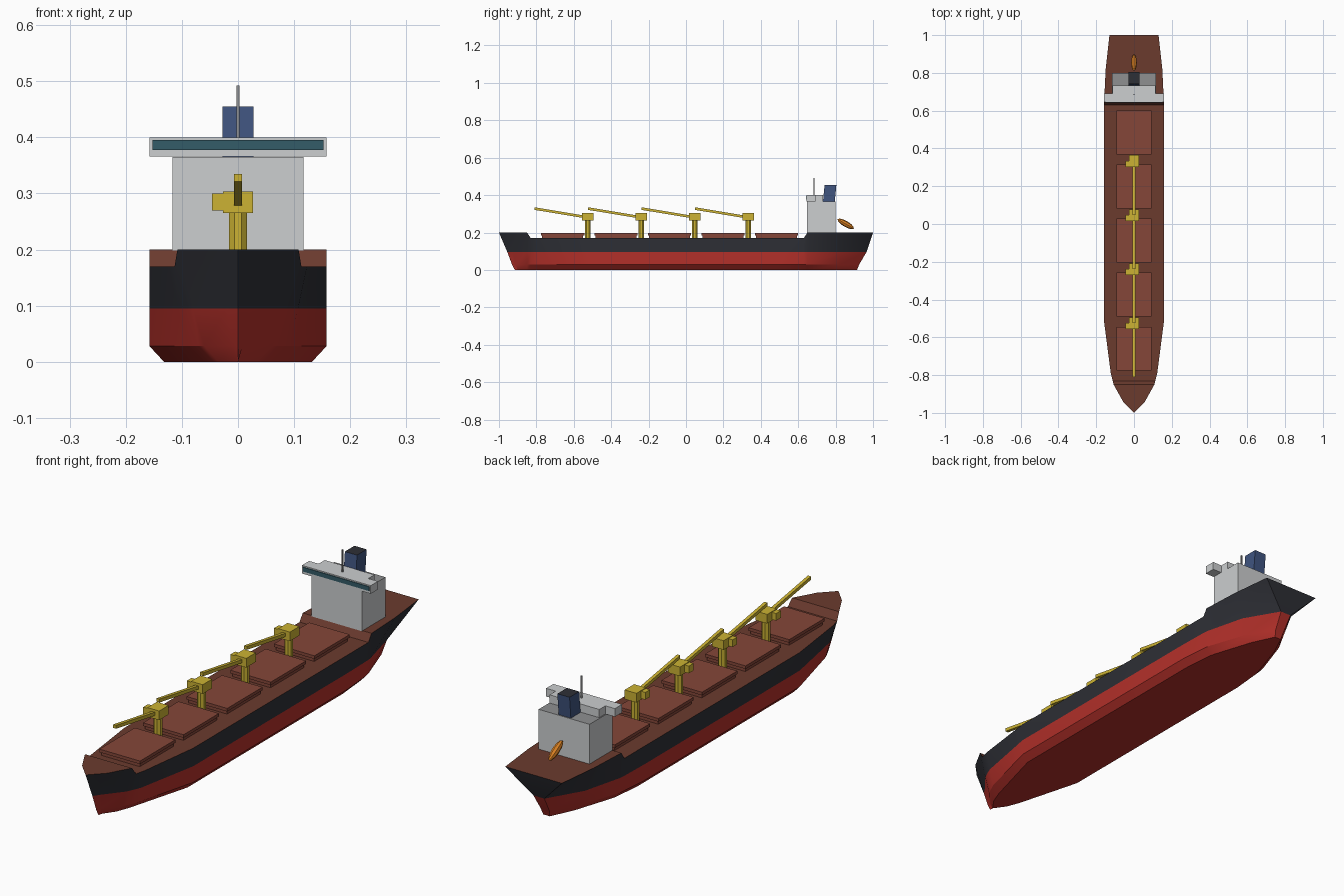
import bpy, bmesh, math
from mathutils import Matrix, Vector

cube = bpy.data.objects.get("Cube")
if cube:
    bpy.data.objects.remove(cube, do_unlink=True)


def material(name, srgb):
    color = [((c + 0.055) / 1.055) ** 2.4 for c in srgb] + [1]
    mat = bpy.data.materials.new(name)
    mat.use_nodes = True
    mat.diffuse_color = color
    bsdf = next(n for n in mat.node_tree.nodes if n.type == 'BSDF_PRINCIPLED')
    bsdf.inputs["Base Color"].default_value = color
    return mat


BLACK = material("hull black", (0.18, 0.185, 0.21))
RED = material("antifouling red", (0.71, 0.19, 0.165))
DECK = material("deck brown", (0.42, 0.23, 0.18))
HATCH = material("hatch brown", (0.52, 0.275, 0.22))
YELLOW = material("crane yellow", (0.8, 0.7, 0.2))
WHITE = material("house white", (0.8, 0.81, 0.815))
GREY = material("roof grey", (0.56, 0.565, 0.57))
GLASS = material("window teal", (0.2, 0.36, 0.41))
NAVY = material("funnel navy", (0.25, 0.33, 0.5))
ORANGE = material("lifeboat orange", (0.85, 0.5, 0.13))


def finish(name, bm, *mats, smooth=None):
    bmesh.ops.recalc_face_normals(bm, faces=bm.faces)
    mesh = bpy.data.meshes.new(name)
    bm.to_mesh(mesh)
    bm.free()
    for m in mats:
        mesh.materials.append(m)
    if smooth:
        mesh.shade_smooth()
        mesh.set_sharp_from_angle(angle=math.radians(smooth))
    obj = bpy.data.objects.new(name, mesh)
    bpy.context.scene.collection.objects.link(obj)
    return obj


def add_box(bm, x, y, z):
    """Box spanning the (low, high) ranges; returns its vertices."""
    spans = (x, y, z)
    verts = bmesh.ops.create_cube(bm, size=1)["verts"]
    for v in verts:
        v.co = [(a + b) / 2 + c * (b - a) for (a, b), c in zip(spans, v.co)]
    return verts


def box(name, mat, x, y, z):
    bm = bmesh.new()
    add_box(bm, x, y, z)
    return finish(name, bm, mat)


def paint_top(obj, mat):
    obj.data.materials.append(mat)
    for p in obj.data.polygons:
        if p.normal.z > 0.9:
            p.material_index = 1


# Hull: stations from bow to stern, half widths at bottom, bilge, waterline, deck
LEVELS = (0, 0.028, 0.095)
BOW = (-0.915, -0.93, -0.955, -1)
STERN = (0.915, 0.925, 0.965, 1)
stations = [
    (BOW, (0, 0, 0, 0), 0.2),
    (-0.94, (0, 0.008, 0.02, 0.058), 0.2),
    (-0.85, (0.035, 0.06, 0.08, 0.108), 0.2),
    (-0.83, (0.043, 0.07, 0.09, 0.113), 0.17),
    (-0.79, (0.058, 0.088, 0.107, 0.123), 0.17),
    (-0.52, (0.132, 0.158, 0.158, 0.158), 0.17),
    (0.5, (0.132, 0.158, 0.158, 0.158), 0.17),
    (0.63, (0.12, 0.147, 0.155, 0.158), 0.17),
    (0.65, (0.115, 0.143, 0.153, 0.158), 0.2),
    (0.82, (0.06, 0.085, 0.11, 0.15), 0.2),
    (STERN, (0.015, 0.02, 0.025, 0.13), 0.2),
]
bm = bmesh.new()
rings = []
for y, widths, deck in stations:
    ys = y if isinstance(y, tuple) else (y,) * 4
    if y == -0.94:
        ys = (-0.9, -0.91, -0.925, y)
    pts = list(zip(widths, ys, LEVELS + (deck,)))
    ring = [bm.verts.new(p) for p in pts]
    ring += [bm.verts.new((-px, py, pz)) for px, py, pz in reversed(pts)]
    rings.append(ring)
# strips in ring order: bilge, lower side, upper side, deck, then mirrored, bottom
strip_slots = (1, 1, 0, 2, 0, 1, 1, 1)
for a, b in zip(rings, rings[1:]):
    for i, slot in enumerate(strip_slots):
        j = (i + 1) % 8
        bm.faces.new((a[i], a[j], b[j], b[i])).material_index = slot
last = rings[-1]
for i, slot in enumerate((1, 1, 0)):
    bm.faces.new((last[i], last[i + 1], last[6 - i], last[7 - i])).material_index = slot
bmesh.ops.remove_doubles(bm, verts=bm.verts, dist=0.0005)
finish("hull", bm, BLACK, RED, DECK, smooth=25)

# Cargo hatches: coaming with a slightly wider cover
for i in range(5):
    y = -0.66 + i * 0.286
    n = i + 1
    box(f"hatch_coaming_{n}", HATCH, (-0.088, 0.088), (y - 0.11, y + 0.11), (0.165, 0.184))
    box(f"hatch_cover_{n}", HATCH, (-0.093, 0.093), (y - 0.116, y + 0.116), (0.184, 0.197))

# Deck cranes: column, housing, side cab and a raised jib
for i in range(4):
    y = -0.525 + i * 0.286
    bm = bmesh.new()
    bmesh.ops.create_cone(bm, cap_ends=True, segments=8, radius1=0.017, radius2=0.017,
                          depth=0.1, matrix=Matrix.Translation((0, y, 0.217))
                          @ Matrix.Rotation(math.pi / 8, 4, 'Z'))
    add_box(bm, (-0.027, 0.027), (y - 0.031, y + 0.031), (0.265, 0.303))
    add_box(bm, (-0.046, -0.027), (y - 0.031, y), (0.27, 0.3))
    for v in add_box(bm, (-0.007, 0.007), (y - 0.285, y - 0.02), (0.277, 0.291)):
        if v.co.y < y - 0.1:
            v.co.z += 0.044
    finish(f"crane_{i + 1}", bm, YELLOW)

# Accommodation block with a wheelhouse and bridge wings
house = box("accommodation_block", WHITE, (-0.117, 0.117), (0.648, 0.8), (0.198, 0.365))
paint_top(house, GREY)
bm = bmesh.new()
plan = [(0.158, 0.645), (0.158, 0.692), (0.114, 0.692), (0.114, 0.732)]
plan += [(-x, y) for x, y in reversed(plan)]
floor = bm.faces.new([bm.verts.new((x, y, 0.366)) for x, y in plan])
roof = bmesh.ops.extrude_face_region(bm, geom=[floor])["geom"]
for v in roof:
    if isinstance(v, bmesh.types.BMVert):
        v.co.z = 0.4
finish("bridge", bm, WHITE)
box("bridge_windows", GLASS, (-0.152, 0.152), (0.642, 0.646), (0.377, 0.395))
box("mast", GREY, (-0.003, 0.003), (0.682, 0.688), (0.398, 0.492))

# Funnel, raked slightly aft
bm = bmesh.new()
for v in add_box(bm, (-0.028, 0.028), (0.732, 0.795), (0.36, 0.455)):
    if v.co.z > 0.4:
        v.co.y += 0.009
paint_top(finish("funnel", bm, NAVY), BLACK)

# Free-fall lifeboat: a spindle tilted down towards the stern
bm = bmesh.new()
bmesh.ops.create_uvsphere(bm, u_segments=8, v_segments=6, radius=1)
tilt = Matrix.Rotation(math.radians(-30), 4, 'X')
place = Matrix.Translation((0, 0.854, 0.246)) @ tilt
turn = Matrix.Rotation(math.radians(90), 4, 'X')
shape = Matrix.Diagonal(Vector((0.015, 0.05, 0.016, 1)))
bmesh.ops.transform(bm, matrix=place @ shape @ turn, verts=bm.verts)
finish("lifeboat", bm, ORANGE)
